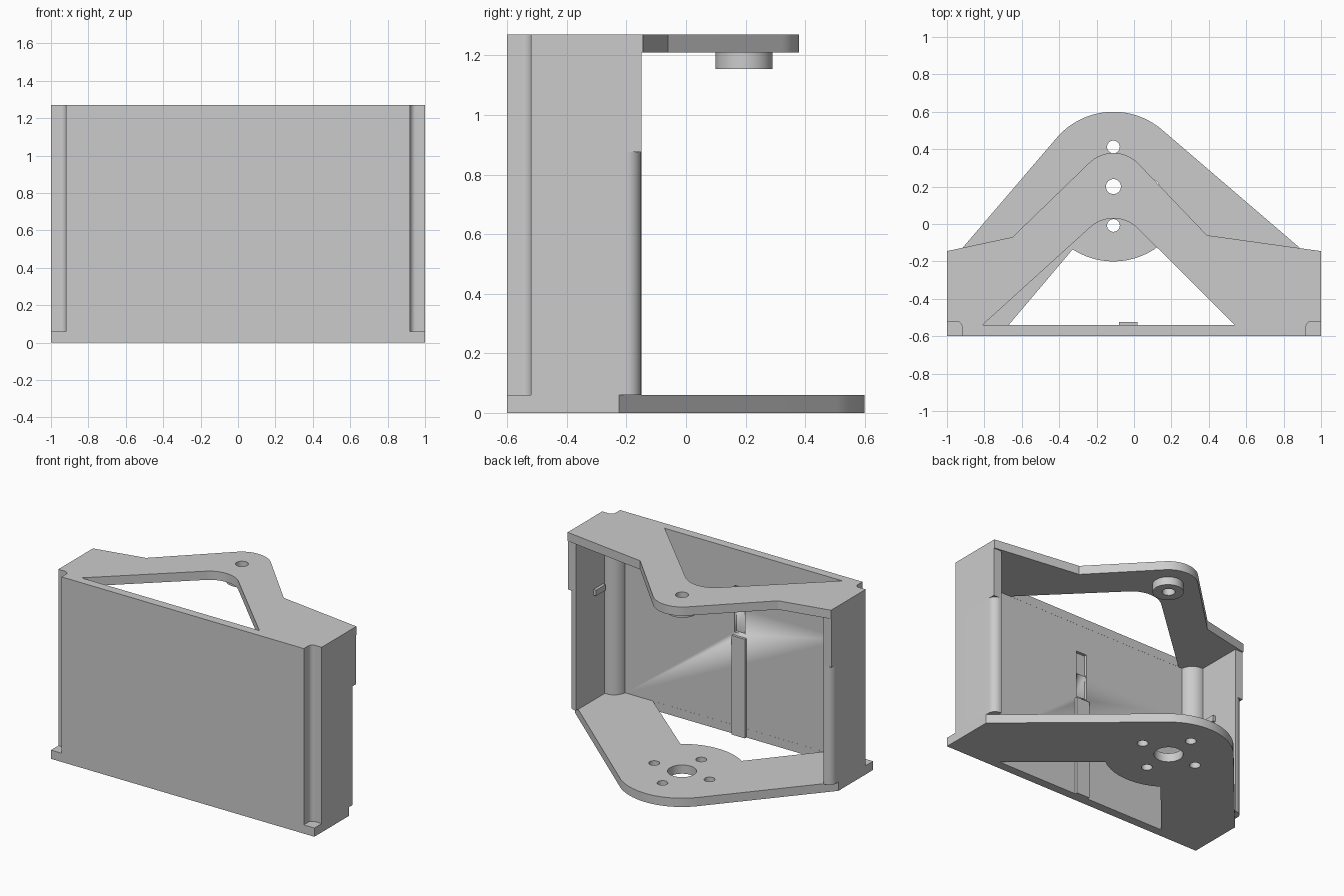
import bpy, bmesh
from math import cos, sin, radians

if "Cube" in bpy.data.objects:
    bpy.data.objects.remove(bpy.data.objects["Cube"])


def arc(cx, cy, r, a0, a1, n=12):
    return [(cx + r * cos(radians(a0 + (a1 - a0) * i / n)),
             cy + r * sin(radians(a0 + (a1 - a0) * i / n))) for i in range(n + 1)]


def circle(cx, cy, r, n=40):
    return arc(cx, cy, r, 0, 360, n)[:-1]


def prism(name, z0, z1, *loops):
    """Extrude an outline (first loop) with holes (other loops) from z0 to z1."""
    cu = bpy.data.curves.new(name, 'CURVE')
    cu.dimensions = '2D'
    cu.fill_mode = 'BOTH'
    cu.extrude = (z1 - z0) / 2
    for loop in loops:
        sp = cu.splines.new('POLY')
        sp.points.add(len(loop) - 1)
        for p, (x, y) in zip(sp.points, loop):
            p.co = (x, y, 0, 1)
        sp.use_cyclic_u = True
    ob = bpy.data.objects.new(name, cu)
    bpy.context.collection.objects.link(ob)
    bpy.ops.object.select_all(action='DESELECT')
    ob.select_set(True)
    bpy.context.view_layer.objects.active = ob
    bpy.ops.object.convert(target='MESH')
    ob = bpy.context.object
    bm = bmesh.new()
    bm.from_mesh(ob.data)
    bmesh.ops.remove_doubles(bm, verts=bm.verts, dist=1e-5)
    bmesh.ops.translate(bm, verts=bm.verts, vec=(0, 0, (z0 + z1) / 2))
    bmesh.ops.recalc_face_normals(bm, faces=bm.faces)
    bm.to_mesh(ob.data)
    bm.free()
    bpy.ops.object.shade_smooth_by_angle(angle=radians(30))
    return ob


def box(name, x0, x1, y0, y1, z0, z1):
    return prism(name, z0, z1, [(x0, y0), (x1, y0), (x1, y1), (x0, y1)])


def mirrored(half):
    return half + [(-x, y) for x, y in reversed(half)]


CX, CY = -0.11, 0.195          # pivot axis shared by both plates
T, H, STEP = 0.06, 1.27, 0.875

# notch at the front corners, and the rounded column behind it
notch = [(0.92, -0.6)] + arc(0.95, -0.55, 0.03, 180, 90, 8) + [(1, -0.52)]
inner = [(0.94, -0.15)] + arc(0.93, -0.55, 0.09, 84, 174, 12)

# front and side walls: rounded back edges below, square above
lower = prism("lower_walls", T, STEP,
              mirrored(notch + arc(0.95, -0.2, 0.05, 0, 90) + inner))
upper = prism("upper_walls", STEP, H - T, mirrored(notch + [(1, -0.15)] + inner))

# bottom plate with motor-style mounting holes and open front
R = 0.4
bottom_outline = ([(-1, -0.6), (1, -0.6), (1, -0.225)]
                  + arc(CX, 0.2, R, 49.3, 139.8, 32) + [(-1, -0.225)])
bottom_cut = [(-0.67, -0.54), (0.63, -0.54)] + arc(CX, 0.2, R, -53.5, -123, 20)
mounts = [circle(CX + 0.21 * dx, CY + 0.007 + 0.21 * dy, 0.034, 24)
          for dx, dy in ((1, 0), (-1, 0), (0, 1), (0, -1))]
prism("bottom_plate", 0, T, bottom_outline, bottom_cut, circle(CX, 0.2, 0.09), *mounts)

# top plate with arm and triangular opening
left_notch = [(-x, y) for x, y in reversed(notch)]
top_outline = (notch + [(1, -0.145), (0.39, -0.06)]
               + arc(CX, CY, 0.185, 44, 134, 24)
               + [(-0.65, -0.07), (-1, -0.145)] + left_notch)
top_cut = [(-0.81, -0.54), (0.54, -0.54)] + arc(CX, -0.155, 0.185, 45, 132, 24)
prism("top_plate", H - T, H, top_outline, top_cut, circle(CX, 0.2, 0.04))

# pivot boss under the top plate
prism("pivot_boss", 1.155, H - T, circle(CX, CY, 0.096), circle(CX, 0.2, 0.04))

# rib inside the front wall, with a shallow slot above it
box("wall_rib", -0.08, 0.02, -0.545, -0.523, 0, 0.68)
cutter = box("slot_cutter", -0.07, 0.01, -0.56, -0.5, 0.7, 1.02)
cutter.hide_render = True
cutter.display_type = 'WIRE'
cutter.hide_set(True)
for wall in (lower, upper):
    m = wall.modifiers.new("slot", 'BOOLEAN')
    m.operation = 'DIFFERENCE'
    m.object = cutter

# small catches on the inside of the side walls
for s, side in ((1, "right"), (-1, "left")):
    x0, x1 = sorted((s * 0.92, s * 0.945))
    box(side + "_catch", x0, x1, -0.44, -0.34, 0.78, 0.82)
